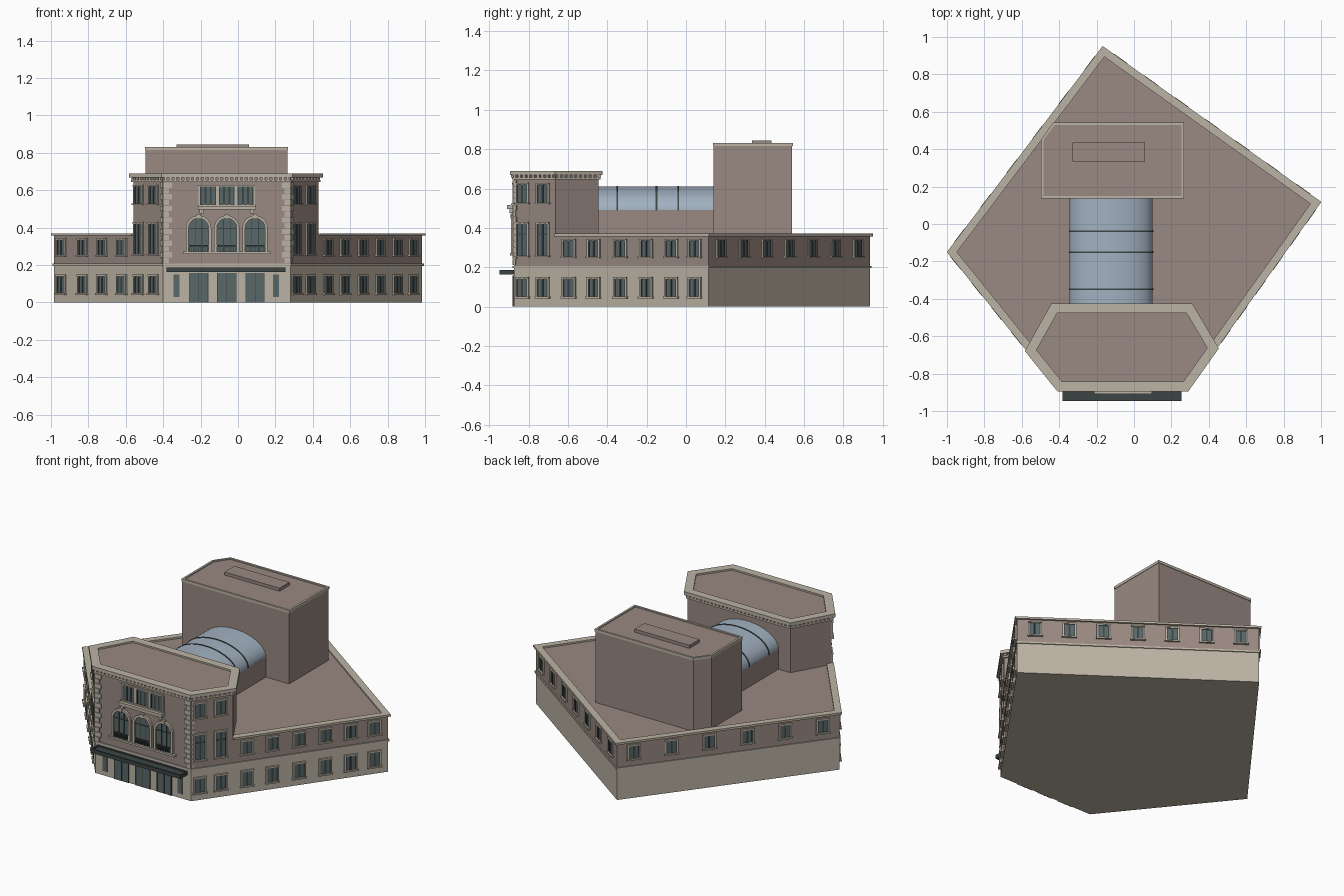
import bpy, bmesh
from math import sin, cos, pi
from mathutils import Vector

cube = bpy.data.objects.get("Cube")
if cube:
    bpy.data.objects.remove(cube, do_unlink=True)


def material(name, r, g, b):
    m = bpy.data.materials.new(name)
    m.use_nodes = True
    m.diffuse_color = (r, g, b, 1)
    m.node_tree.nodes["Principled BSDF"].inputs["Base Color"].default_value = (r, g, b, 1)
    return m


BROWN = material("brown_brick", .32, .25, .22)
STONE = material("cream_stone", .50, .45, .37)
GLASS = material("window_glass", .10, .135, .14)
DARK = material("dark_metal", .045, .06, .06)
BLUE = material("skylight_blue", .36, .44, .53)

parts = {}


def part(name, mat):
    """Mesh under construction for a named part."""
    if name not in parts:
        parts[name] = (bmesh.new(), mat)
    return parts[name][0]


def solid(bm, lower, offset):
    """Closed solid from a planar outline moved along an offset."""
    a = [bm.verts.new(p) for p in lower]
    b = [bm.verts.new(Vector(p) + Vector(offset)) for p in lower]
    bm.faces.new(a[::-1])
    bm.faces.new(b)
    for i in range(len(a)):
        j = (i + 1) % len(a)
        bm.faces.new((a[i], a[j], b[j], b[i]))


def prism(bm, outline, z0, z1):
    solid(bm, [(x, y, z0) for x, y in outline], (0, 0, z1 - z0))


def rect(x0, x1, y0, y1):
    return [(x0, y0), (x1, y0), (x1, y1), (x0, y1)]


def normal(a, b):
    d = (Vector(b) - Vector(a)).normalized()
    return Vector((d.y, -d.x))


def offset_path(path, d, closed):
    out, n = [], len(path)
    for i, p in enumerate(path):
        before = normal(path[i - 1], p) if closed or i > 0 else None
        after = normal(p, path[(i + 1) % n]) if closed or i < n - 1 else None
        before, after = before or after, after or before
        out.append(Vector(p) + (before + after) * d / (1 + before.dot(after)))
    return out


def band(bm, path, inside, outside, z0, z1, closed=True):
    """Mitred moulding following a wall line."""
    a = offset_path(path, -inside, closed)
    b = offset_path(path, outside, closed)
    for i in range(len(path) if closed else len(path) - 1):
        j = (i + 1) % len(path)
        prism(bm, [a[i], b[i], b[j], a[j]], z0, z1)


class Wall:
    """Places things by distance along a wall, height and projection."""
    def __init__(self, a, b):
        self.a, self.n = Vector(a), normal(a, b)
        self.u = Vector(b) - self.a
        self.length = self.u.length
        self.u.normalize()

    def at(self, s, z, d=0):
        p = self.a + self.u * s + self.n * d
        return Vector((p.x, p.y, z))

    def shape(self, bm, outline, d, back=-.004):
        solid(bm, [self.at(s, z, back) for s, z in outline], self.n.to_3d() * (d - back))

    def box(self, bm, s0, s1, z0, z1, d):
        self.shape(bm, rect(s0, s1, z0, z1), d)

    def window(self, s, z0, z1, w=.064, mullions=1):
        h, f = w / 2, .009
        frame = part("window_frames", STONE)
        self.box(part("window_panes", GLASS), s - h, s + h, z0, z1, .003)
        for side in (s - h - f, s + h):
            self.box(frame, side, side + f, z0, z1, .008)
        self.box(frame, s - h - f, s + h + f, z1, z1 + f, .01)
        self.box(frame, s - h - f * 1.4, s + h + f * 1.4, z0 - f, z0, .014)
        bars = part("window_bars", DARK)
        for k in range(mullions):
            c = s - h + w * (k + 1) / (mullions + 1)
            self.box(bars, c - .005, c + .005, z0, z1, .006)
        for e in (s - h, s + h - .006):
            self.box(bars, e, e + .006, z0, z1, .005)


# Footprints, anticlockwise from the front corner
base = [(-.40, -.875), (.28, -.875), (.985, .115), (-.165, .935), (-.985, -.15)]
hall = [base[0], base[1], (.43, -.664), (.30, -.445), (-.43, -.445), (-.56, -.677)]
tower = [(-.495, .14), (.265, .14), (.265, .54), (-.43, .54), (-.495, .45)]

# Main masses
prism(part("ground_storey", STONE), base, 0, .20)
prism(part("upper_storey", BROWN), base, .20, .36)
prism(part("entrance_hall", BROWN), hall, .36, .68)
prism(part("rear_tower", BROWN), tower, .36, .825)
prism(part("tower_roof_box", BROWN), rect(-.33, .06, .335, .435), .825, .845)
prism(part("skylight_walls", BROWN), rect(-.345, .10, -.445, .14), .36, .49)

# Mouldings
band(part("string_course", STONE), base, .005, .006, .196, .207)
wing_line = [hall[2], base[2], base[3], base[4], hall[5]]
band(part("wing_parapet", STONE), wing_line, .03, .012, .357, .37, False)
band(part("tower_parapet", STONE), tower, .01, .003, .815, .832)
band(part("hall_cornice", STONE), hall, .005, .01, .645, .656)
band(part("hall_parapet", STONE), hall, .032, .02, .668, .69)
for i in range(len(hall)):
    w = Wall(hall[i], hall[(i + 1) % len(hall)])
    count = int(w.length / .026)
    for k in range(count):
        s = w.length * (k + .5) / count
        w.box(part("cornice_dentils", STONE), s - .007, s + .007, .656, .669, .014)

# Barrel skylight with ribs
def vault(bm, grow, y0, y1):
    arc = [(-.1225 + (.2225 + grow) * cos(pi * k / 32), y0,
            .488 + (.122 + grow) * sin(pi * k / 32)) for k in range(33)]
    solid(bm, arc, (0, y1 - y0, 0))


vault(part("barrel_skylight", BLUE), 0, -.445, .14)
for y in (-.35, -.15, -.04):
    vault(part("skylight_ribs", DARK), .003, y - .004, y + .004)

# Wing windows: the first two bays on each side belong to the tall hall
front = Wall(base[0], base[1])
right, back = Wall(base[1], base[2]), Wall(base[2], base[3])
rear_left, left = Wall(base[3], base[4]), Wall(base[4], base[0])
bays_right = [.045, .15, .284, .411, .548, .68, .81, .93]
bays_left = [1 - t for t in (.085, .222, .376, .556, .735, .93)]
for wall, bays in ((right, bays_right), (left, bays_left)):
    for i, t in enumerate(bays):
        s = t * wall.length
        wall.window(s, .05, .14)
        if i < 2:
            wall.window(s, .26, .42)
            wall.window(s, .53, .62)
            wall.box(part("window_bars", DARK), s - .032, s + .032, .365, .371, .006)
        else:
            wall.window(s, .255, .335)
for wall, count in ((back, 7), (rear_left, 6)):
    for k in range(count):
        wall.window((.075 + .85 * k / (count - 1)) * wall.length, .255, .335)

# Corner quoins
for k in range(14):
    z, wide = .21 + k * .031, .046 if k % 2 else .032
    q = part("corner_quoins", STONE)
    front.box(q, 0, wide, z, z + .028, .008)
    front.box(q, front.length - wide, front.length, z, z + .028, .008)
    right.box(q, 0, wide * .4, z, z + .028, .006)
    left.box(q, left.length - wide * .4, left.length, z, z + .028, .006)

# Arched windows
def arch(s, w, z0, top):
    r = w / 2
    curve = [(s + r * cos(pi * k / 16), top - r + r * sin(pi * k / 16)) for k in range(17)]
    return [(s + r, z0)] + curve + [(s - r, z0)]


middle = front.length / 2
for c in (-.151, 0, .151):
    s = middle + c
    outer, inner = arch(s, .136, .272, .465), arch(s, .106, .272, .45)
    front.shape(part("arch_panes", GLASS), inner, .003)
    for i in range(len(outer) - 1):
        front.shape(part("arch_surrounds", STONE),
                    [outer[i], outer[i + 1], inner[i + 1], inner[i]], .014)
    front.box(part("arch_surrounds", STONE), s - .01, s + .01, .447, .473, .018)
    bars = part("arch_bars", DARK)
    for x in (-.018, .018):
        front.box(bars, s + x - .002, s + x + .002, .272, .44, .006)
    front.box(bars, s - .053, s + .053, .394, .399, .006)
    front.box(bars, s - .053, s + .053, .30, .306, .012)
    for k in range(9):
        x = s - .048 + k * .012
        front.box(bars, x - .002, x + .002, .272, .30, .01)
    # Entrance doors below each arch
    front.box(part("entrance_doors", GLASS), s - .051, s + .051, 0, .158, .004)
    for x in (-.051, -.001, .049):
        front.box(part("door_bars", DARK), s + x, s + x + .003, 0, .158, .007)
front.box(part("arch_sill", STONE), middle - .235, middle + .235, .26, .272, .02)

# Upper triple window with balcony
for c in (-.1, 0, .1):
    front.window(middle + c, .525, .62, .084, 2)
front.box(part("balcony", STONE), middle - .155, middle + .155, .497, .517, .034)
for c in (-.135, .135):
    front.box(part("balcony_brackets", STONE), middle + c - .01, middle + c + .01, .475, .497, .022)

# Side lights and entrance canopy
for c in (-.27, .264):
    front.box(part("side_lights", GLASS), middle + c - .016, middle + c + .016, .03, .15, .005)
prism(part("entrance_canopy", DARK), rect(-.38, .253, -.945, -.87), .166, .178)
band(part("canopy_edge", DARK), rect(-.38, .253, -.945, -.872), .008, .002, .162, .186)

# Turn every part into an object
for name, (bm, mat) in parts.items():
    bmesh.ops.recalc_face_normals(bm, faces=bm.faces)
    mesh = bpy.data.meshes.new(name)
    bm.to_mesh(mesh)
    bm.free()
    mesh.materials.append(mat)
    obj = bpy.data.objects.new(name, mesh)
    bpy.context.collection.objects.link(obj)
    if name == "barrel_skylight":
        bpy.context.view_layer.objects.active = obj
        obj.select_set(True)
        bpy.ops.object.shade_smooth_by_angle()
        obj.select_set(False)
